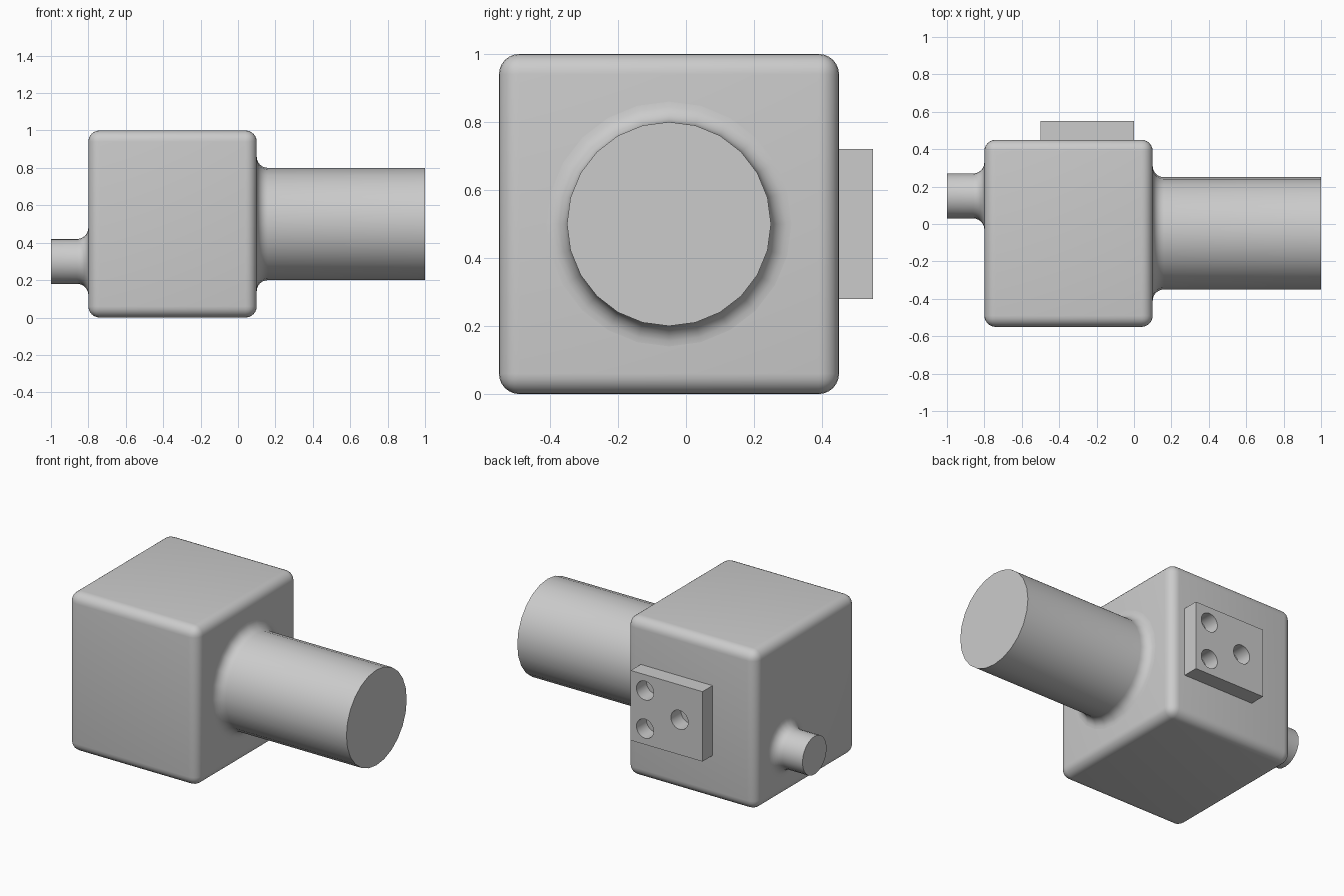
import bpy, bmesh, math
from mathutils import Matrix, Vector

cube = bpy.data.objects.get("Cube")
if cube:
    bpy.data.objects.remove(cube, do_unlink=True)

grey = bpy.data.materials.new("plain_grey")
grey.use_nodes = True
GREY = (0.6, 0.6, 0.6, 1)
grey.diffuse_color = GREY
grey.node_tree.nodes["Principled BSDF"].inputs["Base Color"].default_value = GREY

FILLET = 0.06


def finish(bm, name, smooth=True):
    bmesh.ops.recalc_face_normals(bm, faces=bm.faces)
    mesh = bpy.data.meshes.new(name)
    bm.to_mesh(mesh)
    bm.free()
    mesh.materials.append(grey)
    obj = bpy.data.objects.new(name, mesh)
    bpy.context.collection.objects.link(obj)
    if smooth:
        activate(obj)
        bpy.ops.object.shade_smooth_by_angle(angle=math.radians(35))
    return obj


def activate(obj):
    bpy.ops.object.select_all(action="DESELECT")
    obj.select_set(True)
    bpy.context.view_layer.objects.active = obj


def box(low, high):
    low, high = Vector(low), Vector(high)
    bm = bmesh.new()
    place = Matrix.Translation((low + high) / 2) @ Matrix.Diagonal((*(high - low), 1))
    bmesh.ops.create_cube(bm, size=1, matrix=place)
    return bm


def shaft(name, wall, tip, y, z, radius, sides):
    """Shaft along x, flaring into the wall with a concave fillet."""
    way = 1 if tip > wall else -1
    steps = 6
    profile = []
    for i in range(steps + 1):
        a = math.pi / 2 * i / steps
        profile.append((wall + way * FILLET * (1 - math.cos(a)),
                        radius + FILLET * (1 - math.sin(a))))
    profile.append((tip, radius))
    bm = bmesh.new()
    rings = []
    for x, r in profile:
        angles = [math.tau * k / sides for k in range(sides)]
        rings.append([bm.verts.new((x, y + r * math.cos(a), z + r * math.sin(a)))
                      for a in angles])
    for a, b in zip(rings, rings[1:]):
        for k in range(sides):
            n = (k + 1) % sides
            bm.faces.new((a[k], a[n], b[n], b[k]))
    bm.faces.new(rings[-1])
    return finish(bm, name)


# Rounded housing
bm = box((-0.8, -0.55, 0), (0.1, 0.45, 1))
bmesh.ops.bevel(bm, geom=bm.edges[:], offset=FILLET, segments=6,
                profile=0.5, affect="EDGES", clamp_overlap=True)
finish(bm, "housing")

# Wide and narrow shafts on opposite ends
shaft("wide_shaft", 0.1, 1, -0.05, 0.5, 0.3, 24)
shaft("narrow_shaft", -0.8, -1, 0.15, 0.3, 0.12, 24)

# Mounting plate on the back with three round holes
plate = finish(box((-0.5, 0.45, 0.28), (0, 0.55, 0.72)), "mounting_plate", False)
bm = bmesh.new()
for x, z in ((-0.1, 0.62), (-0.1, 0.38), (-0.34, 0.5)):
    place = Matrix.Translation((x, 0.5, z)) @ Matrix.Rotation(math.pi / 2, 4, "X")
    bmesh.ops.create_cone(bm, cap_ends=True, segments=24, radius1=0.06,
                          radius2=0.06, depth=0.3, matrix=place)
cutter = finish(bm, "hole_cutter", False)
cutter.hide_render = True

cut = plate.modifiers.new("holes", "BOOLEAN")
cut.operation = "DIFFERENCE"
cut.solver = "EXACT"
cut.object = cutter
activate(plate)
bpy.ops.object.modifier_apply(modifier=cut.name)
bpy.ops.object.shade_smooth_by_angle(angle=math.radians(35))
bpy.data.objects.remove(cutter, do_unlink=True)
